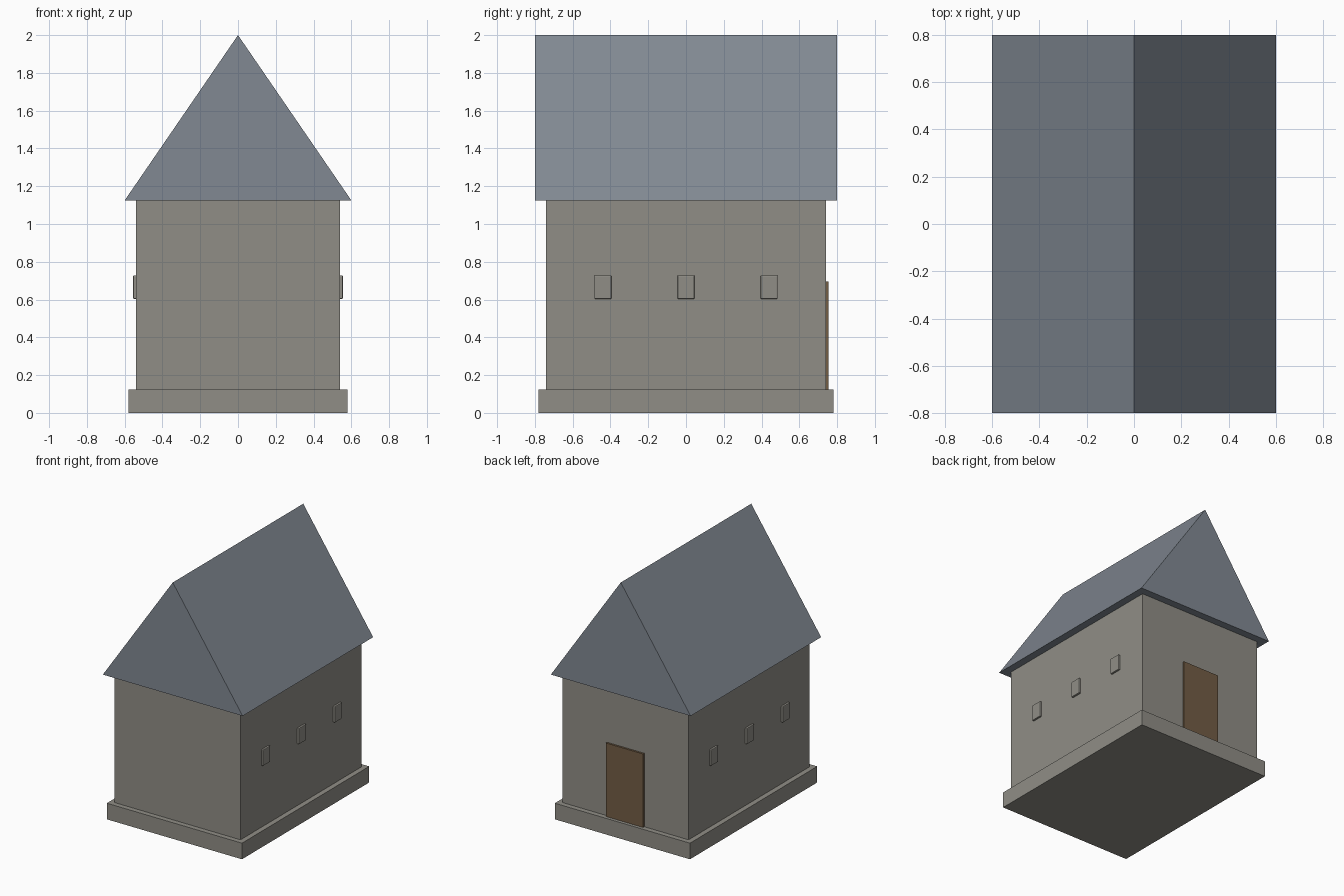
import bpy

if "Cube" in bpy.data.objects:
    bpy.data.objects.remove(bpy.data.objects["Cube"])


def material(name, rgb):
    m = bpy.data.materials.new(name)
    m.diffuse_color = (*rgb, 1)
    m.use_nodes = True
    m.node_tree.nodes["Principled BSDF"].inputs["Base Color"].default_value = m.diffuse_color
    return m


stone = material("stone", (0.28, 0.27, 0.24))
slate = material("slate", (0.22, 0.25, 0.29))
wood = material("wood", (0.17, 0.11, 0.06))


def box(name, lo, hi, mat, bevel=0):
    size = [h - l for l, h in zip(lo, hi)]
    centre = [(h + l) / 2 for l, h in zip(lo, hi)]
    bpy.ops.mesh.primitive_cube_add(size=1, location=centre)
    ob = bpy.context.object
    ob.name = name
    ob.scale = size
    bpy.ops.object.transform_apply(location=False, rotation=False, scale=True)
    ob.data.materials.append(mat)
    if bevel:
        mod = ob.modifiers.new("bevel", "BEVEL")
        mod.width = bevel
        mod.segments = 2
    return ob


# Plinth and walls
box("plinth", (-0.58, -0.78, 0), (0.58, 0.78, 0.125), stone)
box("walls", (-0.54, -0.74, 0.125), (0.54, 0.74, 1.125), stone)

# Gable roof: triangular profile extruded along y
profile = [(-0.6, 1.125), (0.6, 1.125), (0, 2)]
verts = [(x, y, z) for y in (-0.8, 0.8) for x, z in profile]
faces = [(0, 1, 2), (5, 4, 3), (0, 3, 4, 1), (1, 4, 5, 2), (2, 5, 3, 0)]
mesh = bpy.data.meshes.new("roof")
mesh.from_pydata(verts, [], faces)
mesh.materials.append(slate)
roof = bpy.data.objects.new("roof", mesh)
bpy.context.collection.objects.link(roof)

# Door on the back wall
box("door", (-0.16, 0.72, 0.125), (0.16, 0.755, 0.695), wood)

# Three small window blocks on each long side
for side, sx in (("left", -1), ("right", 1)):
    for i, y in enumerate((-0.44, 0, 0.44)):
        x0, x1 = sorted((sx * 0.525, sx * 0.555))
        box(f"window_{side}_{i + 1}", (x0, y - 0.045, 0.603),
            (x1, y + 0.045, 0.728), stone, bevel=0.005)
